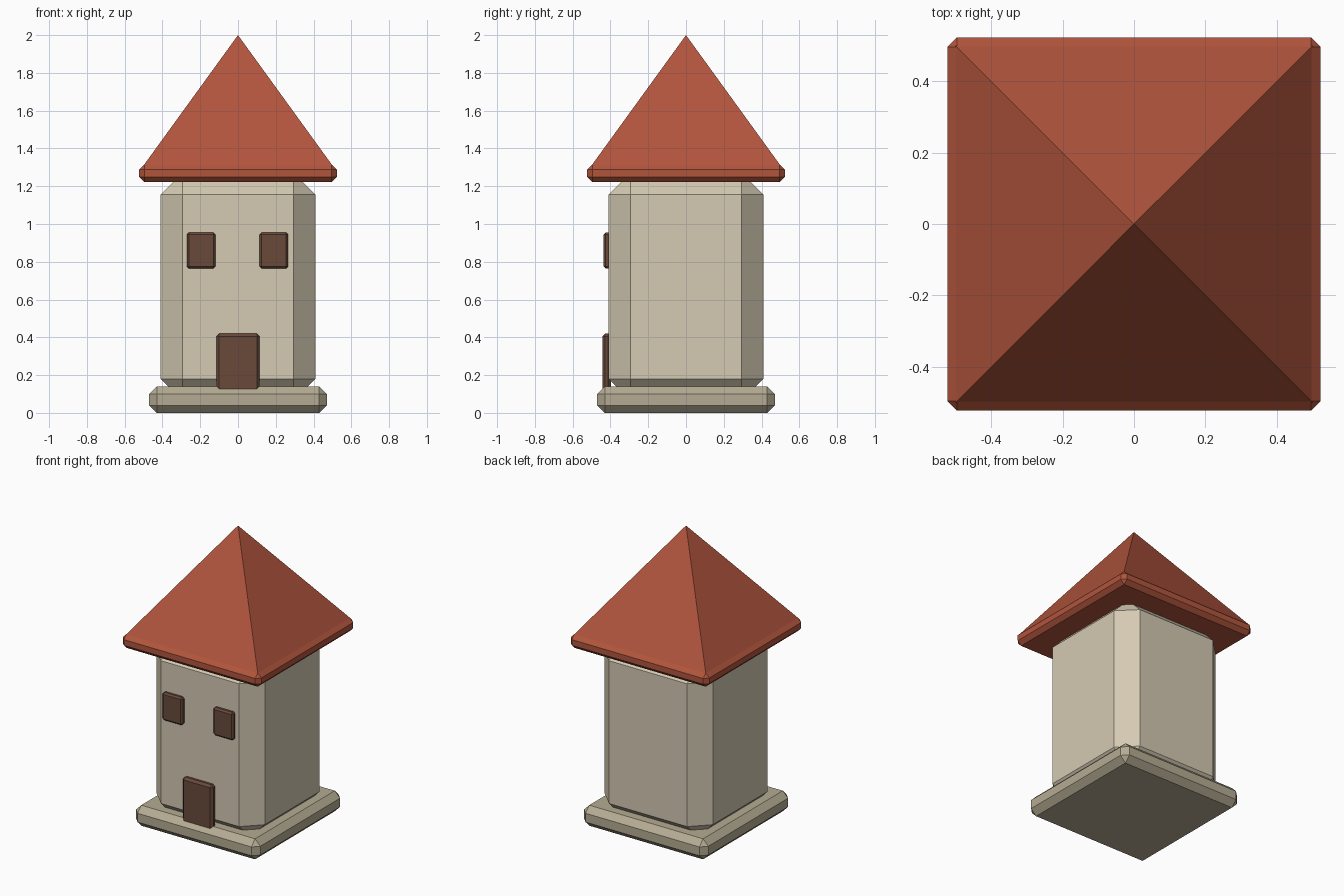
import bpy, bmesh
from mathutils import Matrix, Vector

if "Cube" in bpy.data.objects:
    bpy.data.objects.remove(bpy.data.objects["Cube"], do_unlink=True)


def material(name, rgb):
    mat = bpy.data.materials.new(name)
    mat.use_nodes = True
    colour = (*rgb, 1.0)
    mat.diffuse_color = colour
    mat.node_tree.nodes["Principled BSDF"].inputs["Base Color"].default_value = colour
    return mat


plaster = material("cream plaster", (0.66, 0.59, 0.45))
stone = material("pale stone", (0.46, 0.41, 0.29))
tiles = material("red tiles", (0.44, 0.09, 0.046))
wood = material("dark wood", (0.14, 0.067, 0.042))


def finish(name, bm, mat):
    mesh = bpy.data.meshes.new(name)
    bmesh.ops.recalc_face_normals(bm, faces=bm.faces)
    bm.to_mesh(mesh)
    bm.free()
    mesh.materials.append(mat)
    obj = bpy.data.objects.new(name, mesh)
    bpy.context.collection.objects.link(obj)
    return obj


def chamfered_box(name, low, high, chamfer, mat):
    """Box between two corners with every edge cut flat."""
    low, high = Vector(low), Vector(high)
    bm = bmesh.new()
    bmesh.ops.create_cube(bm, size=1)
    bmesh.ops.transform(bm, verts=bm.verts, matrix=Matrix.Translation((low + high) / 2)
                        @ Matrix.Diagonal((*(high - low), 1)))
    bmesh.ops.bevel(bm, geom=bm.edges[:], offset=chamfer, segments=1,
                    affect='EDGES', clamp_overlap=True)
    return finish(name, bm, mat)


def pyramid(name, half, bottom, top, mat):
    bm = bmesh.new()
    base = [bm.verts.new((x * half, y * half, bottom))
            for x, y in ((-1, -1), (1, -1), (1, 1), (-1, 1))]
    tip = bm.verts.new((0, 0, top))
    bm.faces.new(base)
    for i in range(4):
        bm.faces.new((base[i], base[(i + 1) % 4], tip))
    return finish(name, bm, mat)


# Plinth and tower walls
chamfered_box("plinth", (-0.47, -0.47, 0), (0.47, 0.47, 0.14), 0.04, stone)
chamfered_box("tower_walls", (-0.41, -0.41, 0.065), (0.41, 0.41, 1.27), 0.115, plaster)

# Roof
chamfered_box("eaves", (-0.523, -0.523, 1.222), (0.523, 0.523, 1.315), 0.027, tiles)
pyramid("roof", 0.5, 1.31, 2.0, tiles)

# Door and the pair of windows on the front
chamfered_box("door", (-0.115, -0.443, 0.003), (0.115, -0.397, 0.42), 0.015, wood)
for side, x in (("right", -0.195), ("left", 0.19)):
    chamfered_box(side + "_window", (x - 0.076, -0.436, 0.765),
                  (x + 0.076, -0.395, 0.955), 0.011, wood)
